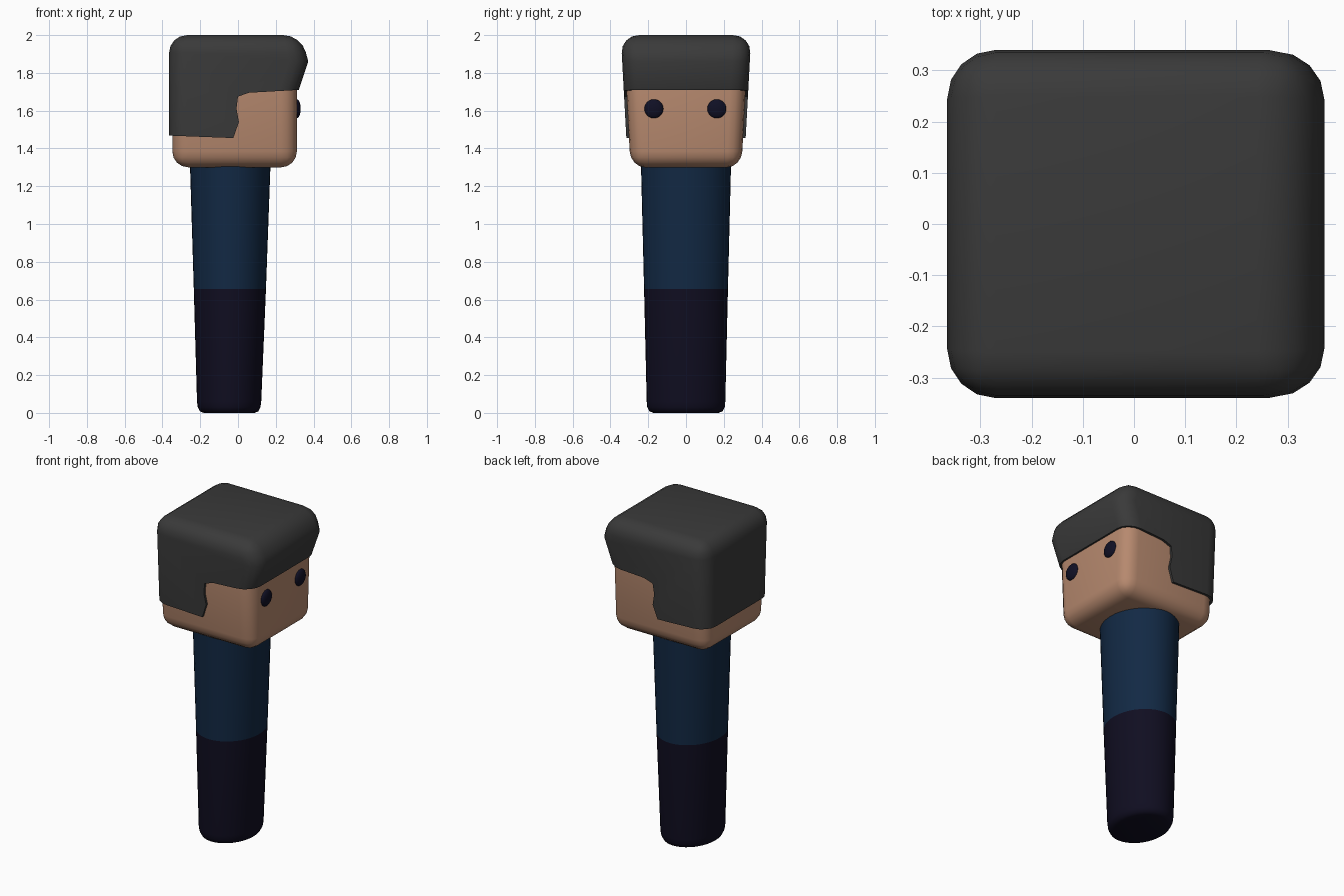
import bpy, bmesh, math
from mathutils import Vector

if "Cube" in bpy.data.objects:
    bpy.data.objects.remove(bpy.data.objects["Cube"])


def material(name, r, g, b):
    m = bpy.data.materials.new(name)
    m.diffuse_color = (r, g, b, 1)
    m.use_nodes = True
    m.node_tree.nodes["Principled BSDF"].inputs["Base Color"].default_value = m.diffuse_color
    return m


SKIN = material("skin", 0.47, 0.25, 0.157)
HAIR = material("dark grey hair", 0.042, 0.042, 0.042)
SHIRT = material("navy shirt", 0.006, 0.022, 0.058)
TROUSERS = material("dark trousers", 0.0050, 0.0042, 0.0150)
EYE = material("dark eyes", 0.0050, 0.0050, 0.0180)


def finish(name, bm, *mats, angle=40):
    bmesh.ops.recalc_face_normals(bm, faces=bm.faces)
    me = bpy.data.meshes.new(name)
    bm.to_mesh(me)
    bm.free()
    for m in mats:
        me.materials.append(m)
    ob = bpy.data.objects.new(name, me)
    bpy.context.collection.objects.link(ob)
    bpy.ops.object.select_all(action='DESELECT')
    ob.select_set(True)
    bpy.context.view_layer.objects.active = ob
    bpy.ops.object.shade_smooth_by_angle(angle=math.radians(angle))
    return ob


def prism(profile, half):
    """Extrude an x-z outline across y."""
    bm = bmesh.new()
    face = bm.faces.new([bm.verts.new((x, -half, z)) for x, z in profile])
    out = bmesh.ops.extrude_face_region(bm, geom=[face])
    verts = [v for v in out["geom"] if isinstance(v, bmesh.types.BMVert)]
    bmesh.ops.translate(bm, verts=verts, vec=(0, 2 * half, 0))
    bmesh.ops.recalc_face_normals(bm, faces=bm.faces)
    return bm


def bevel(bm, edges, size):
    bmesh.ops.bevel(bm, geom=edges, offset=size, offset_type='OFFSET',
                    segments=4, profile=0.5, affect='EDGES', clamp_overlap=True)


def taper(bm):
    """Narrow the head and hair towards the chin."""
    for v in bm.verts:
        v.co.y *= 1 - 0.16 * (1.9 - v.co.z)


# Head: rounded box
bm = prism([(-0.348, 1.30), (0.312, 1.30), (0.312, 1.96), (-0.348, 1.96)], 0.325)
bevel(bm, bm.edges[:], 0.085)
taper(bm)
finish("head", bm, SKIN)

# Hair: cap with fringe and side panels, rounded on the outer edges only
outline = [(-0.365, 1.468), (-0.025, 1.455), (0.005, 1.54), (-0.008, 1.61),
           (0.0, 1.675), (0.06, 1.695), (0.322, 1.71), (0.372, 1.86),
           (0.335, 2.0), (-0.365, 2.0)]
bm = prism(outline, 0.34)


def outer(e):
    a, b = (v.co for v in e.verts)
    top = min(a.z, b.z) > 1.99
    back = max(a.x, b.x) < -0.36 and abs(a.y - b.y) < 0.01
    front = min(a.x, b.x) > 0.31 and abs(a.y - b.y) < 0.01
    return top or back or front


bevel(bm, [e for e in bm.edges if outer(e)], 0.095)
taper(bm)
finish("hair", bm, HAIR)

# Body: tapered oval column, shirt above and trousers below
rings = [(0.0, -0.047, 0.135, 0.172), (0.008, -0.047, 0.155, 0.194),
         (0.03, -0.047, 0.166, 0.205), (0.06, -0.047, 0.170, 0.208),
         (0.655, -0.043, 0.191, 0.222), (1.34, -0.041, 0.214, 0.239)]
N = 40
bm = bmesh.new()
loops = []
for z, cx, a, b in rings:
    loops.append([bm.verts.new((cx + a * math.cos(2 * math.pi * i / N),
                                b * math.sin(2 * math.pi * i / N), z))
                  for i in range(N)])
for lo, hi in zip(loops, loops[1:]):
    for i in range(N):
        j = (i + 1) % N
        bm.faces.new((lo[i], lo[j], hi[j], hi[i]))
bm.faces.new(loops[0])
bm.faces.new(loops[-1])
for f in bm.faces:
    f.material_index = 0 if f.calc_center_median().z > 0.655 else 1
finish("body", bm, SHIRT, TROUSERS, angle=50)

# Eyes: flattened spheres on the face
for name, y in (("right_eye", -0.17), ("left_eye", 0.163)):
    bm = bmesh.new()
    bmesh.ops.create_uvsphere(bm, u_segments=24, v_segments=12, radius=1)
    bmesh.ops.scale(bm, vec=(0.02, 0.05, 0.05), verts=bm.verts)
    bmesh.ops.translate(bm, vec=Vector((0.312, y, 1.61)), verts=bm.verts)
    finish(name, bm, EYE, angle=60)
